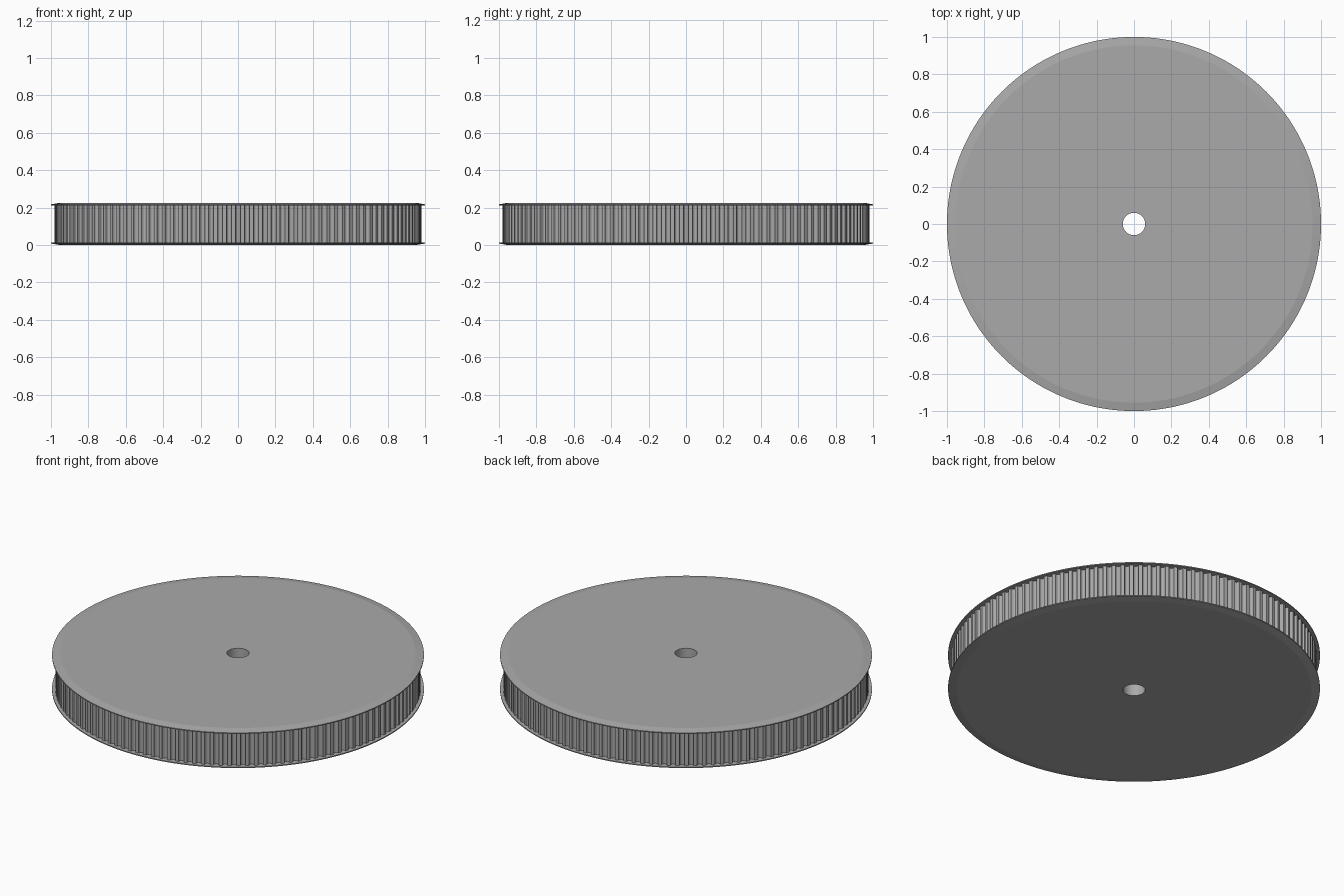
import bpy, bmesh, math

cube = bpy.data.objects.get("Cube")
if cube:
    bpy.data.objects.remove(cube)

HEIGHT, BORE, TEETH = 0.225, 0.06, 128
TIP, ROOT = 0.982, 0.964
SIDES = TEETH * 2

steel = bpy.data.materials.new("plain_grey")
steel.use_nodes = True
GREY = (0.4, 0.4, 0.4, 1)
steel.diffuse_color = GREY
steel.node_tree.nodes["Principled BSDF"].inputs["Base Color"].default_value = GREY


def finish(name, bm):
    bmesh.ops.recalc_face_normals(bm, faces=bm.faces)
    mesh = bpy.data.meshes.new(name)
    bm.to_mesh(mesh)
    bm.free()
    mesh.materials.append(steel)
    obj = bpy.data.objects.new(name, mesh)
    bpy.context.collection.objects.link(obj)
    bpy.ops.object.select_all(action="DESELECT")
    obj.select_set(True)
    bpy.context.view_layer.objects.active = obj
    bpy.ops.object.shade_smooth_by_angle(angle=math.radians(8))


def bridge(bm, a, b):
    for i in range(len(a)):
        j = (i + 1) % len(a)
        bm.faces.new((a[i], a[j], b[j], b[i]))


def ring(bm, r, z):
    angles = [math.tau * i / SIDES for i in range(SIDES)]
    return [bm.verts.new((r * math.cos(a), r * math.sin(a), z)) for a in angles]


def revolve(name, profile):
    bm = bmesh.new()
    rings = [ring(bm, r, z) for r, z in profile]
    for k in range(len(rings)):
        bridge(bm, rings[k - 1], rings[k])
    finish(name, bm)


# Flanges: thin plates with a tapered lip, mirrored about the mid height
lip = [(BORE, 0.0), (0.955, 0.0), (1.0, 0.008), (1.0, 0.014), (0.955, 0.014), (BORE, 0.014)]
revolve("lower_flange", lip)
revolve("upper_flange", [(r, HEIGHT - z) for r, z in lip])

# Toothed rim: rounded grooves between flat tips, drawn as one outline
bm = bmesh.new()
pitch = math.tau / TEETH
groove = [(-0.3, TIP), (-0.25, 0.972), (-0.14, 0.966), (0, ROOT),
          (0.14, 0.966), (0.25, 0.972), (0.3, TIP)]
loops = []
for z in (0.014, HEIGHT - 0.014):
    loops.append([bm.verts.new((r * math.cos((t + f) * pitch), r * math.sin((t + f) * pitch), z))
                  for t in range(TEETH) for f, r in groove])
bridge(bm, *loops)
finish("toothed_rim", bm)

# Bore lining through the middle
bm = bmesh.new()
bridge(bm, ring(bm, BORE, 0.014), ring(bm, BORE, HEIGHT - 0.014))
bmesh.ops.reverse_faces(bm, faces=bm.faces)
finish("bore", bm)
